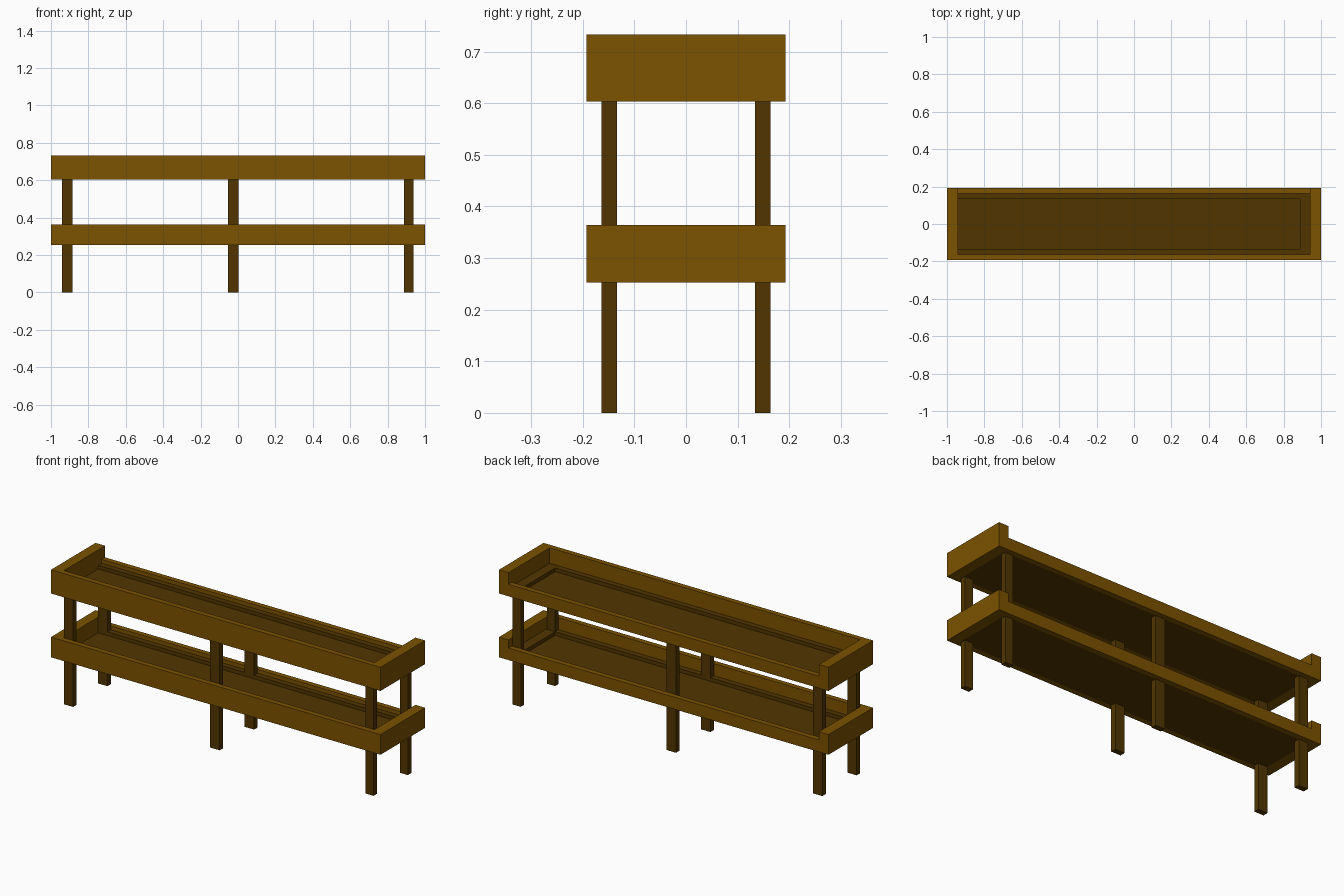
import bpy

if "Cube" in bpy.data.objects:
    bpy.data.objects.remove(bpy.data.objects["Cube"])


def material(name, color):
    m = bpy.data.materials.new(name)
    m.diffuse_color = (*color, 1)
    m.use_nodes = True
    m.node_tree.nodes["Principled BSDF"].inputs["Base Color"].default_value = m.diffuse_color
    return m


board_mat = material("light_wood", (0.2, 0.085, 0.0))
dark_mat = material("dark_wood", (0.083, 0.036, 0.0))


def box(name, x, y, z, mat):
    """Box from (min, max) ranges on each axis."""
    bpy.ops.mesh.primitive_cube_add(
        size=1, location=[(a + b) / 2 for a, b in (x, y, z)])
    o = bpy.context.object
    o.name = name
    o.scale = [b - a for a, b in (x, y, z)]
    bpy.ops.object.transform_apply(location=False, rotation=False, scale=True)
    o.data.materials.append(mat)
    return o


W, D = 1.0, 0.193            # half length, half depth
IX, IY = 0.942, 0.164        # inside of the boards
BATTEN = 0.03


def tray(name, z0, z1):
    floor = z0 + 0.025
    # floor panel between the boards, flush with the underside
    box(name + "_floor", (-IX, IX), (-IY, IY), (z0, floor), dark_mat)
    # tall front and end boards, low back board
    box(name + "_front_board", (-IX, IX), (-D, -IY), (z0, z1), board_mat)
    box(name + "_back_board", (-IX, IX), (IY, D), (z0, z0 + 0.066), board_mat)
    for side, s in (("left", -1), ("right", 1)):
        box(f"{name}_{side}_board", sorted((s * IX, s * W)), (-D, D),
            (z0, z1), board_mat)
    # battens along the inside
    zb = (floor, floor + 0.02)
    for side, s in (("front", -1), ("back", 1)):
        box(f"{name}_{side}_batten", (-IX, IX),
            sorted((s * (IY - BATTEN), s * IY)), zb, dark_mat)
    box(name + "_right_batten", (0.888, IX),
        (-IY + BATTEN, IY - BATTEN), zb, dark_mat)


tray("lower_shelf", 0.253, 0.364)
tray("upper_shelf", 0.603, 0.733)

# three pairs of legs
legs = {"left": (-0.942, -0.886), "middle": (-0.054, 0.004), "right": (0.888, 0.937)}
for name, x in legs.items():
    for side, s in (("front", -1), ("back", 1)):
        box(f"{name}_{side}_leg", x, sorted((s * 0.134, s * 0.164)),
            (0, 0.61), dark_mat)
